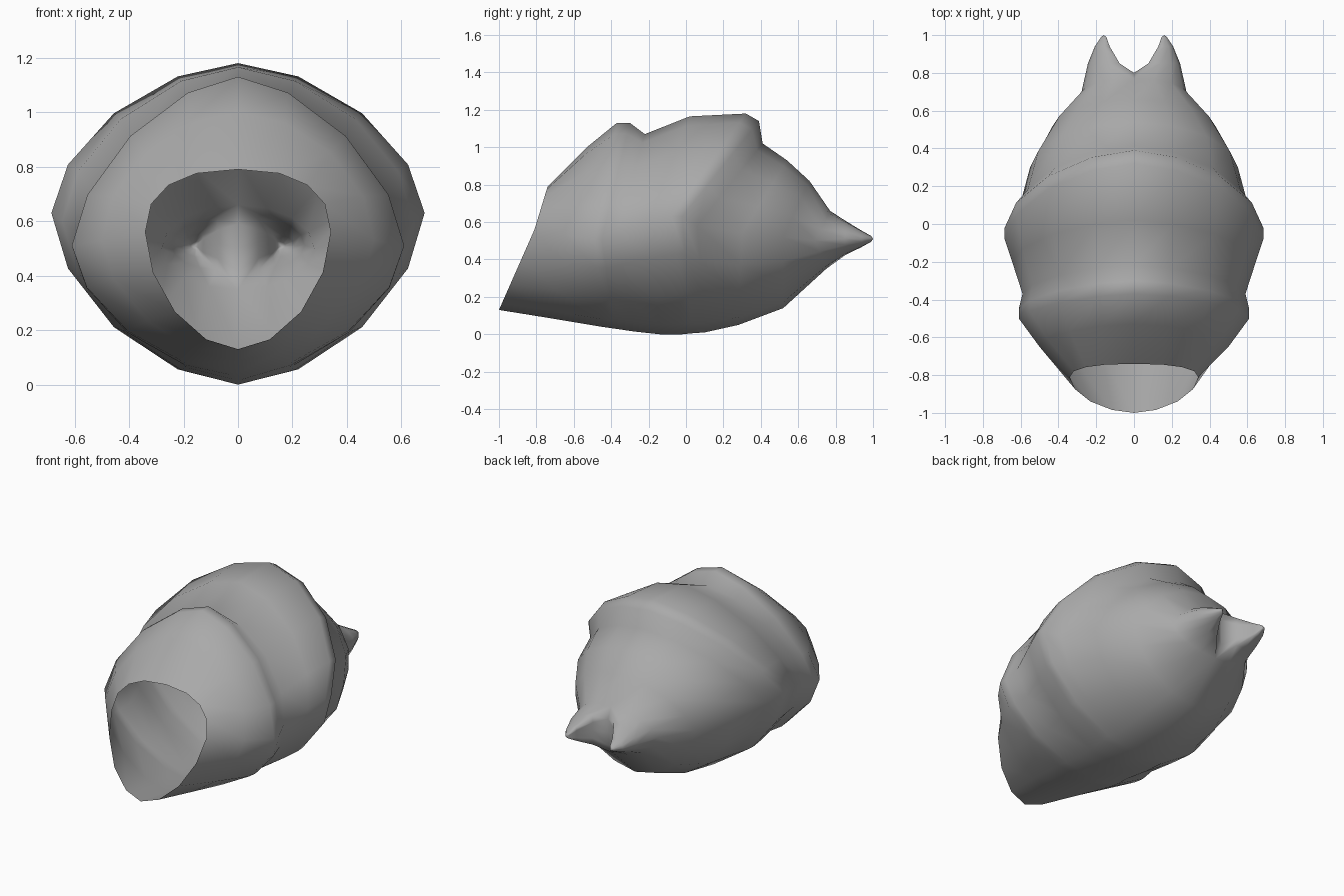
import bpy
import bmesh
from math import sin, cos, pi
from mathutils import Vector

cube = bpy.data.objects.get("Cube")
if cube:
    bpy.data.objects.remove(cube, do_unlink=True)

SEG = 16

# Slanted rings from the open mouth to the rear:
# (top y, z), (side y, half width, z), (bottom y, z), (upper, lower roundness)
RINGS = [
    ((-.74, .79), (-.81, .34, .56), (-1.0, .13), (2.4, 1.8)),   # mouth rim
    ((-.53, 1.0), (-.65, .50, .53), (-.72, .085), (1.8, 1.7)),
    ((-.37, 1.13), (-.50, .61, .51), (-.45, .04), (1.6, 1.7)),  # front ridge
    ((-.30, 1.13), (-.45, .61, .51), (-.38, .03), (1.6, 1.7)),
    ((-.22, 1.07), (-.37, .59, .55), (-.28, .015), (1.7, 1.7)),  # groove
    ((.02, 1.165), (-.20, .645, .60), (-.14, 0), (1.7, 1.7)),
    ((.32, 1.18), (-.08, .685, .63), (-.02, 0), (1.7, 1.7)),    # rear ridge
    ((.39, 1.14), (-.02, .685, .63), (.03, .005), (1.7, 1.7)),
    ((.41, 1.02), (.06, .615, .58), (.10, .01), (1.8, 1.7)),
    ((.54, .93), (.30, .55, .54), (.28, .05), (1.9, 1.8)),
    ((.66, .82), (.52, .43, .52), (.52, .14), (1.9, 1.8)),
    ((.77, .66), (.69, .28, .50), (.75, .35), (2.0, 2.0)),      # horn base
]


def ring_points(top, side, bottom, power):
    """Superelliptic ring whose slant follows its height."""
    points = []
    for i in range(SEG):
        a = 2 * pi * i / SEG
        s, c = sin(a), cos(a)
        end, p = (top, power[0]) if c >= 0 else (bottom, power[1])
        f = abs(c) ** (2 / p)
        x = side[1] * abs(s) ** (2 / p) * (1 if s >= 0 else -1)
        points.append(Vector((x, side[0] + (end[0] - side[0]) * f,
                              side[2] + (end[1] - side[2]) * f)))
    return points


def bridge(bm, a, b):
    for i in range(len(a)):
        j = (i + 1) % len(a)
        bm.faces.new((a[i], a[j], b[j], b[i]))


bm = bmesh.new()

# Shell body
loops = [[bm.verts.new(p) for p in ring_points(*r)] for r in RINGS]
for a, b in zip(loops, loops[1:]):
    bridge(bm, a, b)

# Hollow rear horns grow from each half of the last ring, sharing a valley
rear = loops[-1]
valley = [bm.verts.new((0, .8, z)) for z in (.42, .505, .59)]
half = SEG // 2
for sign in (1, -1):
    base = [rear[(sign * i) % SEG] for i in range(half + 1)] + valley
    root = Vector((sign * .14, 0, .505))
    for scale, x, y, z in ((.6, .16, .85, .515), (.28, .168, .94, .51),
                           (.1, .16, .99, .51)):
        centre = Vector((sign * x, y, z))
        loop = []
        for v in base:
            d = v.co - root
            loop.append((d.x * scale, d.z * scale))
        if scale == .6:
            previous, source = base, [v.co.copy() for v in base]
        current = []
        for p in source:
            d = (p - root) * scale
            current.append(bm.verts.new(centre + Vector((d.x, 0, d.z))))
        bridge(bm, previous, current)
        previous = current
    tip = bm.verts.new((sign * .16, 1.0, .51))
    for i in range(len(previous)):
        bm.faces.new((previous[i], previous[(i + 1) % len(previous)], tip))

bmesh.ops.recalc_face_normals(bm, faces=bm.faces)
# Make the open shell face outwards
bm.faces.ensure_lookup_table()
lowest = min(bm.faces, key=lambda f: f.calc_center_median().z)
if lowest.normal.z > 0:
    bmesh.ops.reverse_faces(bm, faces=bm.faces)
for f in bm.faces:
    f.smooth = True

mesh = bpy.data.meshes.new("horned_shell")
bm.to_mesh(mesh)
bm.free()
shell = bpy.data.objects.new("horned_shell", mesh)
bpy.context.collection.objects.link(shell)

# Plain grey
grey = bpy.data.materials.new("plain_grey")
grey.use_nodes = True
colour = (.4, .4, .4, 1)
grey.diffuse_color = colour
grey.node_tree.nodes["Principled BSDF"].inputs["Base Color"].default_value = colour
mesh.materials.append(grey)
